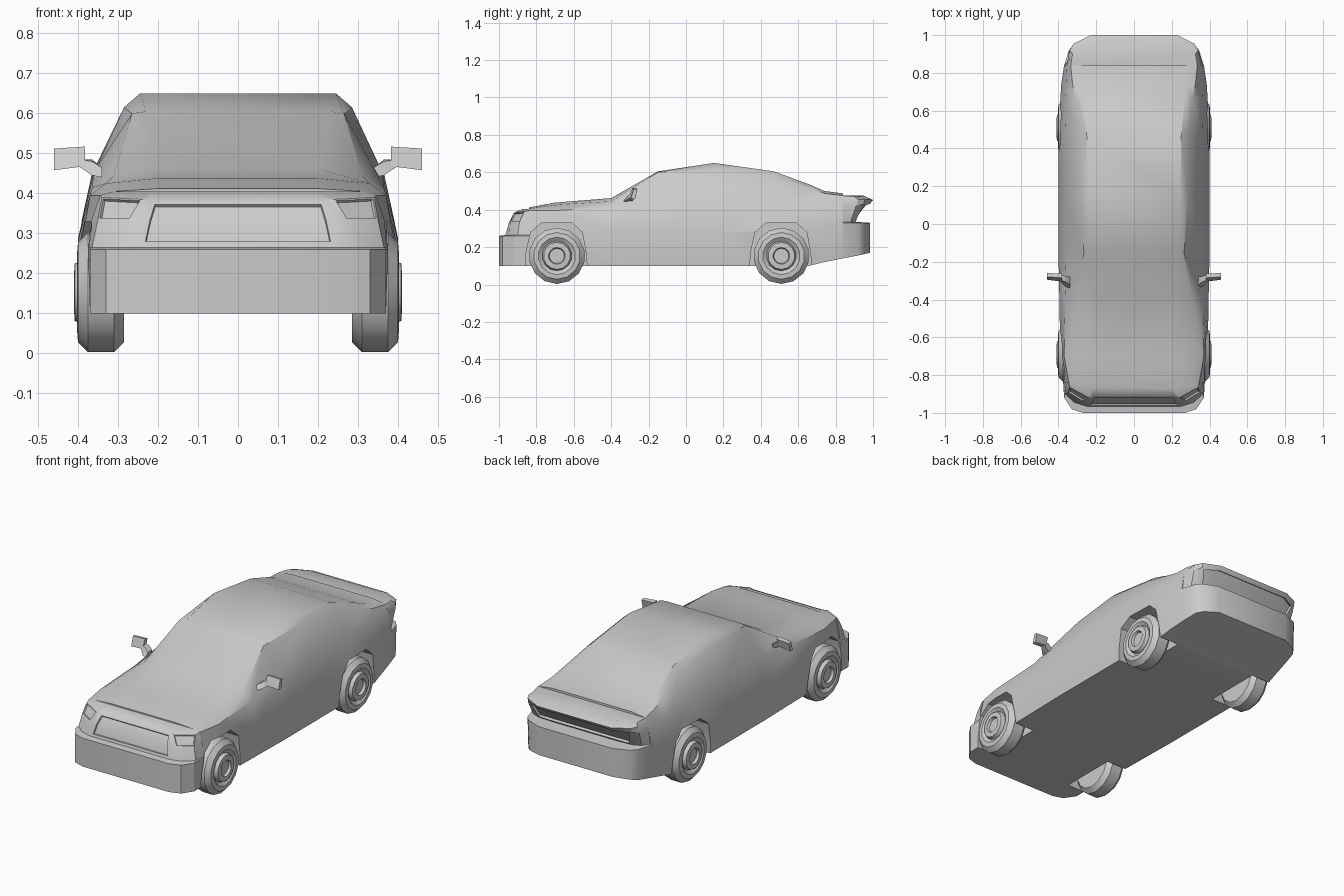
import bpy, bmesh
from math import sin, cos, pi, radians

if "Cube" in bpy.data.objects:
    bpy.data.objects.remove(bpy.data.objects["Cube"])

grey = bpy.data.materials.new("plain_grey")
grey.use_nodes = True
grey.diffuse_color = (0.6, 0.6, 0.6, 1)
grey.node_tree.nodes["Principled BSDF"].inputs["Base Color"].default_value = (0.6, 0.6, 0.6, 1)


def mirrored(half):
    """Close a half outline with its reflection across x = 0."""
    return half + [(-x, y, z) for x, y, z in reversed(half)]


def add_loft(bm, rings):
    """Skin closed rings and cap both ends; returns the faces as grid[ring][side]."""
    rows = [[bm.verts.new(p) for p in ring] for ring in rings]
    n = len(rows[0])
    grid = [[bm.faces.new((a[i], a[(i + 1) % n], b[(i + 1) % n], b[i])) for i in range(n)]
            for a, b in zip(rows, rows[1:])]
    bm.faces.new(rows[0])
    bm.faces.new(rows[-1])
    bmesh.ops.recalc_face_normals(bm, faces=bm.faces[:])
    return grid


def finish(name, bm, angle=30):
    mesh = bpy.data.meshes.new(name)
    bm.to_mesh(mesh)
    bm.free()
    mesh.materials.append(grey)
    obj = bpy.data.objects.new(name, mesh)
    bpy.context.collection.objects.link(obj)
    smooth(obj, angle)
    return obj


def smooth(obj, angle=30):
    obj.data.shade_smooth()
    obj.data.set_sharp_from_angle(angle=radians(angle))


def recess(bm, faces, rim, depth):
    bmesh.ops.inset_region(bm, faces=faces, thickness=rim, depth=0, use_even_offset=True)
    bmesh.ops.inset_region(bm, faces=faces, thickness=0.002, depth=-depth, use_even_offset=True)


# Main body: y, then half section as floor, sill, belt, roof edge, roof
stations = [
    (-0.84, (.37, .10), (.375, .26), (.345, .395), (.31, .405), (.20, .412)),
    (-0.70, (.38, .10), (.39, .28), (.37, .395), (.33, .425), (.20, .438)),
    (-0.40, (.385, .10), (.395, .28), (.365, .415), (.31, .445), (.20, .462)),
    (-0.15, (.39, .10), (.40, .28), (.36, .455), (.265, .60), (.23, .605)),
    (0.15, (.39, .10), (.40, .28), (.355, .46), (.285, .615), (.245, .65)),
    (0.47, (.39, .10), (.40, .29), (.365, .45), (.285, .575), (.25, .605)),
    (0.66, (.38, .10), (.39, .30), (.362, .44), (.31, .515), (.27, .535)),
    (0.74, (.37, .12), (.385, .31), (.36, .43), (.325, .487), (.28, .50)),
    (0.84, (.355, .14), (.37, .33), (.355, .42), (.335, .475), (.25, .487)),
]
bm = bmesh.new()
add_loft(bm, [mirrored([(x, y, z) for x, z in pts]) for y, *pts in stations])
body = finish("body", bm)

# Nose: stacked layers with bumper, sloped grille and headlights
bm = bmesh.new()
grid = add_loft(bm, [mirrored(h) for h in (
    [(.37, -.84, .10), (.37, -.92, .10), (.33, -.98, .10), (.27, -1.0, .10)],
    [(.375, -.84, .26), (.37, -.92, .26), (.33, -.98, .26), (.27, -1.0, .26)],
    [(.372, -.84, .265), (.365, -.90, .265), (.315, -.945, .265), (.25, -.965, .265)],
    [(.366, -.84, .335), (.35, -.89, .335), (.27, -.94, .335), (.235, -.945, .335)],
    [(.345, -.84, .395), (.34, -.865, .39), (.24, -.92, .385), (.22, -.91, .385)],
    [(.31, -.84, .405), (.30, -.85, .405), (.22, -.87, .405), (.20, -.87, .405)])])
recess(bm, [grid[2][3], grid[3][3]], 0.015, 0.008)
for side in (1, 5):
    recess(bm, [grid[3][side]], 0.004, 0.008)
nose = finish("front_end", bm)

# Tail: bumper, recessed light band and overhanging lip
bm = bmesh.new()
grid = add_loft(bm, [mirrored(h) for h in (
    [(.355, .84, .14), (.34, .92, .155), (.31, .95, .162), (.23, .985, .17)],
    [(.37, .84, .33), (.345, .92, .33), (.32, .95, .33), (.23, .985, .33)],
    [(.365, .84, .335), (.34, .88, .335), (.29, .90, .335), (.20, .905, .335)],
    [(.355, .84, .42), (.345, .91, .42), (.32, .95, .43), (.23, .99, .44)],
    [(.345, .84, .45), (.34, .92, .455), (.32, .955, .455), (.23, 1.0, .452)],
    [(.335, .84, .475), (.325, .90, .47), (.29, .93, .47), (.22, .95, .475)])])
recess(bm, grid[2][2:5], 0.012, 0.012)
finish("rear_end", bm)

# Wheel arches cut into the sides
axles = {"front": -0.69, "rear": 0.51}
arch = [(-.17, .05), (-.165, .17), (-.14, .28), (-.08, .33), (.08, .33), (.135, .28), (.155, .17), (.165, .05)]
bm = bmesh.new()
for y in axles.values():
    for side in (-1, 1):
        add_loft(bm, [[(side * x, y + dy, z) for dy, z in arch] for x in (.26, .5)])
cutter = finish("arch_cutter", bm)
cutter.hide_render = True
for obj in (body, nose):
    mod = obj.modifiers.new("arches", 'BOOLEAN')
    mod.operation, mod.solver, mod.object = 'DIFFERENCE', 'EXACT', cutter
    bpy.context.view_layer.objects.active = obj
    bpy.ops.object.modifier_apply(modifier=mod.name)
    smooth(obj)
bpy.data.objects.remove(cutter)

# Wheels: lathed tyre with dished rim and hub, as (x, radius)
tyre = [(.285, .10), (.285, .125), (.31, .15), (.375, .15), (.40, .125), (.402, .10),
        (.388, .08), (.408, .072), (.41, .045), (.396, .04)]
SIDES = 14
for end, y in axles.items():
    for label, side in (("left", 1), ("right", -1)):
        bm = bmesh.new()
        add_loft(bm, [[(side * x, y + r * sin(2 * pi * i / SIDES), .153 + r * cos(2 * pi * i / SIDES))
                       for i in range(SIDES)] for x, r in tyre])
        finish(f"{end}_{label}_wheel", bm, 35)

# Door mirrors: stalk and tilted housing
stalk = [(.34, (-.34, .44), (-.29, .44), (-.28, .465), (-.32, .465)),
         (.365, (-.33, .445), (-.285, .45), (-.275, .485), (-.305, .48)),
         (.395, (-.30, .465), (-.275, .465), (-.27, .485), (-.295, .485))]
housing = [(.382, (-.305, .468), (-.275, .468), (-.262, .512), (-.285, .517)),
           (.46, (-.295, .458), (-.272, .458), (-.26, .508), (-.28, .512))]
for label, side in (("left", 1), ("right", -1)):
    for part, rings in (("stalk", stalk), ("housing", housing)):
        bm = bmesh.new()
        add_loft(bm, [[(side * x, y, z) for y, z in pts] for x, *pts in rings])
        finish(f"{label}_mirror_{part}", bm)
